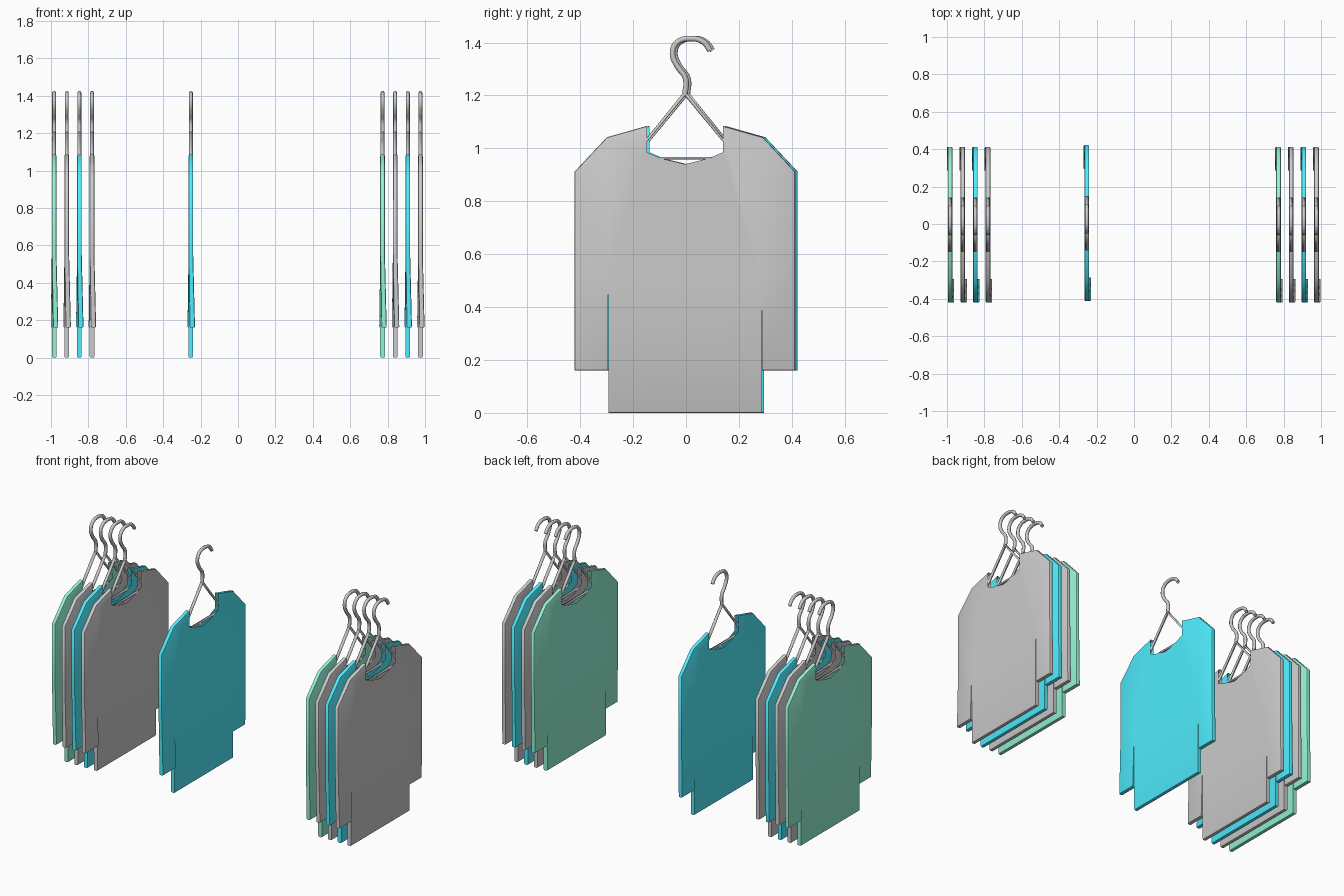
import bpy, bmesh

if "Cube" in bpy.data.objects:
    bpy.data.objects.remove(bpy.data.objects["Cube"])

def material(name, col):
    m = bpy.data.materials.new(name)
    m.diffuse_color = col
    m.use_nodes = True
    m.node_tree.nodes["Principled BSDF"].inputs["Base Color"].default_value = m.diffuse_color
    return m

GREEN = material("green_cloth", (0.3, 0.9, 0.67, 1))
CYAN = material("cyan_cloth", (0.08, 0.85, 1.0, 1))

# Half outline of the shirt as (y, z) points
N0, N1, N2, T = (0, .94), (.09, .962), (.143, .985), (.143, 1.085)   # neck
S, E, EO = (.295, 1.042), (.417, .912), (.417, .55)                  # shoulder, elbow side
A, SI, SO = (.29, .5), (.291, .16), (.417, .16)                      # armpit slit, cuff
B0, B1, B2, M0, M1 = (0, 0), (.143, 0), (.289, 0), (0, .5), (.143, .5)
HALF = [(B0, B1, M1, M0), (B1, B2, A, M1), (M0, M1, N2, N1, N0),
        (M1, A, S, T, N2), (A, EO, E, S), (SI, SO, EO, A)]
NECK = {N0, N1, N2, T}
T_HALF = 0.0125

def shirt_mesh():
    bm = bmesh.new()
    verts = {}

    def vert(p, s, side):
        key = (round(p[0] * s, 4), p[1], side)
        if key not in verts:
            x = side * T_HALF
            if p in (SI, SO):       # cuffs swing slightly out of plane
                x = side * 0.014 + (0.008 if s < 0 else -0.004)
            verts[key] = bm.verts.new((x, p[0] * s, p[1]))
        return verts[key]

    # Front and back sheets
    count = {}
    for s in (1, -1):
        for f in HALF:
            for side in (1, -1):
                bm.faces.new([vert(p, s, side) for p in f])
            for a, b in zip(f, f[1:] + f[:1]):
                if a[0] == 0 and b[0] == 0:
                    continue
                count.setdefault((s, frozenset((a, b))), []).append((a, b))
    # Rim all around except the open neck
    rounded = []
    for (s, _), uses in count.items():
        a, b = uses[0]
        if len(uses) > 1 or (a in NECK and b in NECK and S not in (a, b)):
            continue
        q = [vert(a, s, 1), vert(b, s, 1), vert(b, s, -1), vert(a, s, -1)]
        bm.faces.new(q)
        if A not in (a, b):
            rounded += [bm.edges.get((q[0], q[1])), bm.edges.get((q[2], q[3]))]
    bmesh.ops.recalc_face_normals(bm, faces=bm.faces)
    bmesh.ops.bevel(bm, geom=rounded, offset=0.007, segments=2, profile=0.5,
                    affect='EDGES', clamp_overlap=False)
    me = bpy.data.meshes.new("shirt")
    bm.to_mesh(me)
    bm.free()
    return me

def hanger_curve():
    cu = bpy.data.curves.new("hanger", 'CURVE')
    cu.dimensions = '3D'
    cu.bevel_depth = 0.0105
    cu.bevel_resolution = 2
    cu.resolution_u = 5
    cu.use_fill_caps = True
    # Hook
    hook = [(0, 1.2), (.002, 1.265), (-.03, 1.312), (-.047, 1.36), (-.03, 1.4),
            (.02, 1.415), (.07, 1.402), (.095, 1.37)]
    sp = cu.splines.new('BEZIER')
    sp.bezier_points.add(len(hook) - 1)
    for bp, (y, z) in zip(sp.bezier_points, hook):
        bp.co = (0, y, z)
        bp.handle_left_type = bp.handle_right_type = 'AUTO'
    # Triangular frame
    tri = [(0, 1.208), (.2, .963), (-.2, .963)]
    sp = cu.splines.new('POLY')
    sp.points.add(2)
    for pt, (y, z) in zip(sp.points, tri):
        pt.co = (0, y, z, 1)
    sp.use_cyclic_u = True
    return cu

base, hanger = shirt_mesh(), hanger_curve()

def garment(x, y, mat):
    shirt = bpy.data.objects.new("shirt", base.copy())
    if mat:
        shirt.data.materials.append(mat)
    hook = bpy.data.objects.new("hanger", hanger)
    for o in (shirt, hook):
        o.location = (x, y, 0)
        bpy.context.collection.objects.link(o)
    bpy.ops.object.select_all(action='DESELECT')
    shirt.select_set(True)
    bpy.context.view_layer.objects.active = shirt
    bpy.ops.object.shade_smooth_by_angle(angle=0.7)

# Two racks of four and a single shirt between them
for start in (-.983, .773):
    for i, mat in enumerate((GREEN, None, CYAN, None)):
        garment(start + i * .0675, -.004, mat)
garment(-.252, .005, CYAN)
